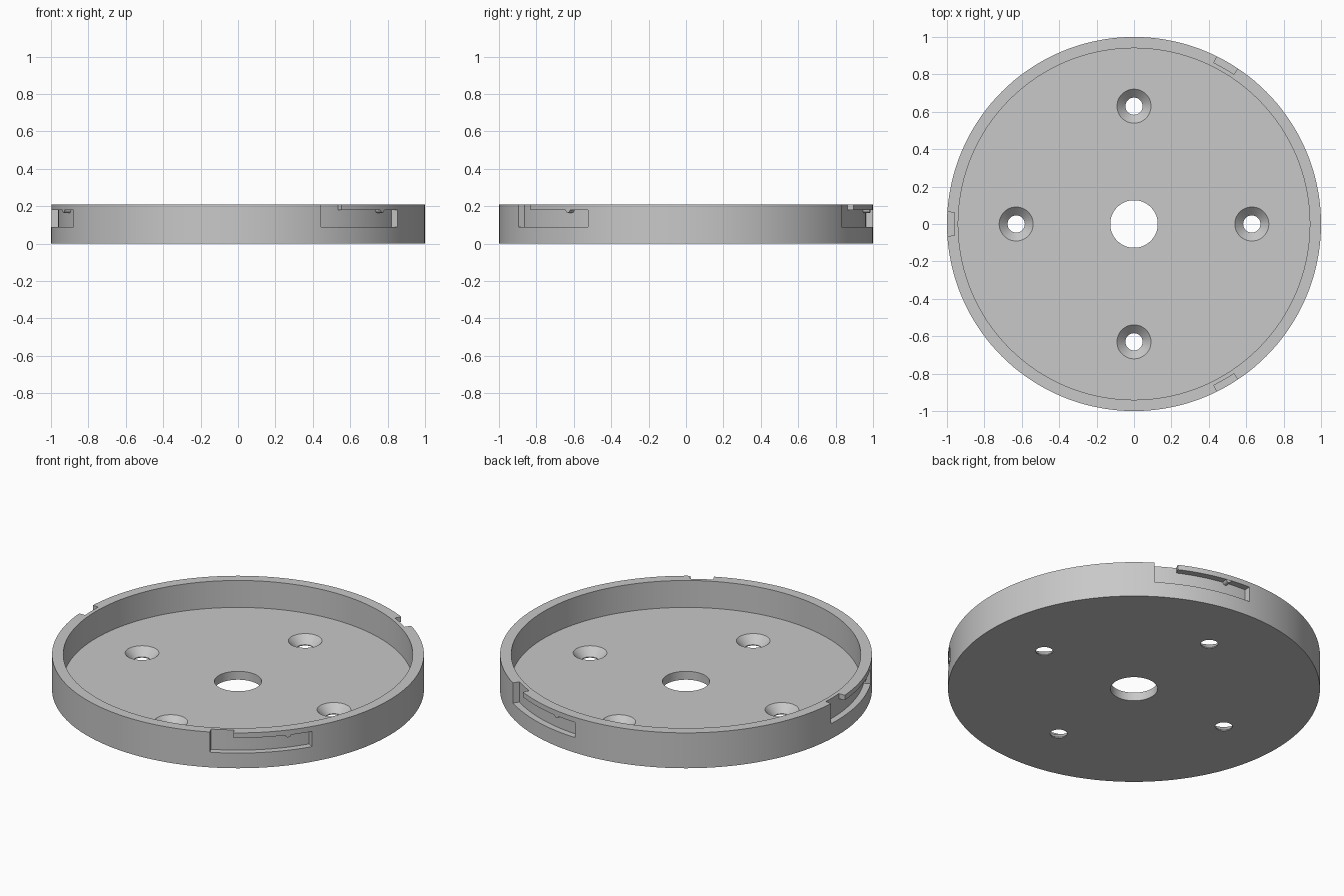
import bpy, bmesh, math
from math import radians, cos, sin

cube = bpy.data.objects.get("Cube")
if cube:
    bpy.data.objects.remove(cube, do_unlink=True)

HEIGHT, FLOOR = 0.21, 0.05
SLOT_LOW, SLOT_TOP, SLOT_R = 0.09, 0.18, 0.962
ENTRY_HALF, SLOT_END, NUB_ANGLE = 3.67, 28.4, 20.7

grey = bpy.data.materials.new("plain grey")
grey.use_nodes = True
colour = (0.58, 0.58, 0.58, 1)
grey.diffuse_color = colour
grey.node_tree.nodes["Principled BSDF"].inputs["Base Color"].default_value = colour


def add_object(name, bm):
    bmesh.ops.recalc_face_normals(bm, faces=bm.faces)
    mesh = bpy.data.meshes.new(name)
    bm.to_mesh(mesh)
    bm.free()
    mesh.materials.append(grey)
    obj = bpy.data.objects.new(name, mesh)
    bpy.context.collection.objects.link(obj)
    return obj


def lathe(name, profile, segments, x=0, y=0):
    """Turn a closed loop, or a loop ending on the axis, around z."""
    bm = bmesh.new()
    verts = [bm.verts.new((r, 0, z)) for r, z in profile]
    edges = [bm.edges.new((verts[i - 1], verts[i])) for i in range(len(verts))]
    bmesh.ops.spin(bm, geom=verts + edges, axis=(0, 0, 1), cent=(0, 0, 0),
                   angle=2 * math.pi, steps=segments)
    bmesh.ops.remove_doubles(bm, verts=bm.verts, dist=1e-5)
    bmesh.ops.dissolve_degenerate(bm, edges=bm.edges, dist=1e-6)
    bmesh.ops.translate(bm, verts=bm.verts, vec=(x, y, 0))
    return add_object(name, bm)


def arc_block(name, start, end, low, high, inner, outer=1.05):
    """Solid block following the rim between two angles in degrees."""
    bm = bmesh.new()
    steps = max(2, round((end - start) / 1.5))
    rings = []
    for i in range(steps + 1):
        a = radians(start + (end - start) * i / steps)
        rings.append([bm.verts.new((r * cos(a), r * sin(a), z)) for r, z in
                      ((inner, low), (outer, low), (outer, high), (inner, high))])
    for a, b in zip(rings, rings[1:]):
        for k in range(4):
            bm.faces.new((a[k - 1], a[k], b[k], b[k - 1]))
    bm.faces.new(rings[0])
    bm.faces.new(rings[-1])
    return add_object(name, bm)


def cut(target, cutter):
    mod = target.modifiers.new("cut", "BOOLEAN")
    mod.operation, mod.solver, mod.object = "DIFFERENCE", "EXACT", cutter
    bpy.context.view_layer.objects.active = target
    bpy.ops.object.modifier_apply(modifier=mod.name)
    bpy.data.objects.remove(cutter, do_unlink=True)


def smooth(obj):
    bpy.ops.object.select_all(action="DESELECT")
    obj.select_set(True)
    bpy.context.view_layer.objects.active = obj
    bpy.ops.object.shade_smooth_by_angle(angle=radians(25))


# Shallow dish with a raised rim and a central bore
dish = lathe("dish_base", [(0.127, 0), (1, 0), (1, HEIGHT), (0.94, HEIGHT),
                           (0.94, FLOOR), (0.127, FLOOR)], 144)

# Four countersunk screw holes
for i in range(4):
    a = i * math.pi / 2
    cut(dish, lathe("screw_hole_cutter", [(0, -0.05), (0.046, -0.05), (0.046, 0.005),
                    (0.091, FLOOR), (0.091, 0.1), (0, 0.1)], 48,
                    0.63 * cos(a), 0.63 * sin(a)))

# Three bayonet slots: an entry open at the top, then a run under the rim
for centre in (60, 180, 300):
    cut(dish, arc_block("entry_cutter", centre - ENTRY_HALF, centre + ENTRY_HALF,
                        SLOT_LOW, HEIGHT + 0.05, SLOT_R))
    cut(dish, arc_block("run_cutter", centre + ENTRY_HALF - 1, centre + SLOT_END,
                        SLOT_LOW, SLOT_TOP, SLOT_R))
smooth(dish)

# Small rounded locking nub on the ceiling of each slot
for i, centre in enumerate((60, 180, 300)):
    a = radians(centre + NUB_ANGLE)
    out = (cos(a), sin(a))
    bm = bmesh.new()
    ends = []
    for r in (SLOT_R - 0.005, 0.998):
        ring = []
        for k in range(13):
            t = math.pi * k / 12
            side, z = 0.016 * cos(t), SLOT_TOP + 0.002 - 0.017 * sin(t)
            ring.append(bm.verts.new((r * out[0] - side * out[1],
                                      r * out[1] + side * out[0], z)))
        bm.faces.new(ring)
        ends.append(ring)
    for k in range(13):
        bm.faces.new((ends[0][k - 1], ends[0][k], ends[1][k], ends[1][k - 1]))
    smooth(add_object(f"locking_nub_{i + 1}", bm))
